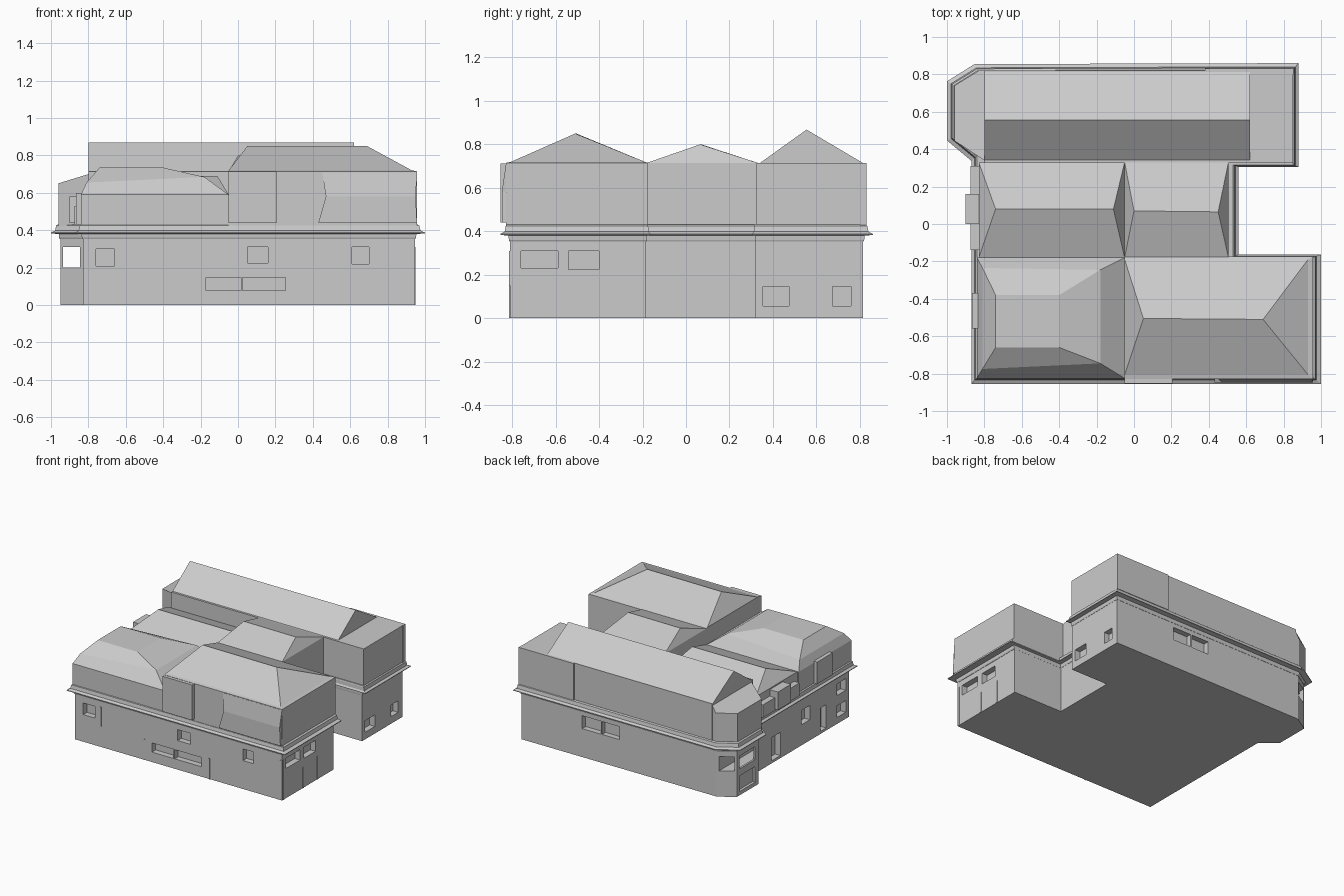
import bpy, bmesh
from mathutils import Vector

if "Cube" in bpy.data.objects:
    bpy.data.objects.remove(bpy.data.objects["Cube"])


def make(name, bm):
    bmesh.ops.recalc_face_normals(bm, faces=bm.faces)
    me = bpy.data.meshes.new(name)
    bm.to_mesh(me)
    bm.free()
    ob = bpy.data.objects.new(name, me)
    bpy.context.collection.objects.link(ob)
    return ob


def loft(name, rings):
    """Closed solid through a stack of 3D rings."""
    bm = bmesh.new()
    vs = [[bm.verts.new(p) for p in r] for r in rings]
    n = len(rings[0])
    for a, b in zip(vs, vs[1:]):
        for i in range(n):
            j = (i + 1) % n
            bm.faces.new((a[i], a[j], b[j], b[i]))
    bm.faces.new(vs[0][::-1])
    bm.faces.new(vs[-1])
    bmesh.ops.remove_doubles(bm, verts=bm.verts, dist=1e-4)
    return make(name, bm)


def boxes(name, items):
    """Several boxes (x0, x1, y0, y1, z0, z1) in one object."""
    bm = bmesh.new()
    for x0, x1, y0, y1, z0, z1 in items:
        r = bmesh.ops.create_cube(bm, size=1)
        for v in r['verts']:
            v.co = (x1 if v.co.x > 0 else x0, y1 if v.co.y > 0 else y0,
                    z1 if v.co.z > 0 else z0)
    return make(name, bm)


def rect(x0, x1, y0, y1, z):
    return [(x0, y0, z), (x1, y0, z), (x1, y1, z), (x0, y1, z)]


# footprint, counter-clockwise; weights scale the cornice overhang per edge
plan = [(-.83, -.81), (.945, -.81), (.945, -.183), (.52, -.183), (.52, .32),
        (.84, .32), (.84, .815), (-.83, .81), (-.95, .735), (-.95, .47), (-.83, .37)]
weight = [.9, 1.1, .4, .8, .3, .8, .9, 1, 1, 1, .8]


def ring(off, z):
    lines = []
    for i, p in enumerate(plan):
        a, b = Vector(p), Vector(plan[(i + 1) % len(plan)])
        d = (b - a).normalized()
        lines.append((a + Vector((d.y, -d.x)) * off * weight[i], d))
    out = []
    for i in range(len(plan)):
        (p, d), (q, e) = lines[i - 1], lines[i]
        t = (q - p).cross(e) / d.cross(e)
        c = p + d * t
        out.append((c.x, c.y, z))
    return out


# ground floor walls with recessed windows
walls = loft("lower_walls", [ring(0, 0), ring(0, .39)])
cuts = []
D = .045
for x0, x1, z0, z1 in [(.05, .16, .225, .31), (.61, .70, .22, .31), (-.17, .255, .077, .148),
                       (-.76, -.66, .21, .30)]:
    cuts.append((x0, x1, -.9, -.81 + D, z0, z1))
for xw, y0, y1, z0, z1 in [(.945, -.76, -.59, .23, .31), (.945, -.54, -.40, .225, .31),
                           (.84, .355, .475, .055, .145), (.84, .675, .76, .055, .145)]:
    cuts.append((xw - D, xw + .1, y0, y1, z0, z1))
for y0, y1, z0, z1 in [(.03, .14, 0.02, .2), (-.33, -.23, .16, .27), (-.53, -.46, .02, .2),
                       (-.77, -.66, .22, .31), (-.77, -.66, .05, .14)]:
    cuts.append((-.9, -.83 + D, y0, y1, z0, z1))
cuts.append((0, .32, .815 - D, .9, .22, .32))       # back window
cuts.append((-.935, -.845, .3, .9, .20, .31))       # see-through bay sides
cuts.append((-1, -.90, .51, .70, .205, .305))       # bay front
cuts.append((-1, -.93, .51, .70, .03, .15))
cutter = boxes("window_cutter", cuts)
cutter.hide_render = True
mod = walls.modifiers.new("windows", 'BOOLEAN')
mod.object = cutter
mod.solver = 'EXACT'
mod.use_self = True
bpy.context.view_layer.objects.active = walls
bpy.ops.object.modifier_apply(modifier=mod.name)
bpy.data.objects.remove(cutter)

# window mullions and thin wall joints
boxes("mullions", [(.015, .025, -.81, -.77, .077, .148), (.15, .16, .775, .813, .22, .32)])
boxes("wall_joints", [(x, x + .012, -.814, -.8, z0, z1) for x, z0, z1 in
                      [(-.615, .16, .31), (-.24, 0, .16), (.315, 0, .16), (.93, .15, .31)]] +
      [(.935, .949, y, y + .012, 0, z1) for y, z1 in [(-.56, .16), (-.385, .18), (-.80, .31)]])

# cornice band around the whole plan
loft("cornice", [ring(.002, .352), ring(.006, .36), ring(.008, .38), ring(.05, .383),
                 ring(.05, .388), ring(.028, .398), ring(.022, .425), ring(.012, .432)])

# front left wing: stepped low hip roof
loft("front_left_roof", [rect(-.84, -.05, -.825, -.18, .42), rect(-.84, -.05, -.825, -.18, .59),
     [(-.81, -.775, .655), (-.18, -.745, .685), (-.18, -.245, .685), (-.81, -.235, .655)],
     rect(-.74, -.40, -.66, -.38, .735)])

# front right wing: tall hip roof
loft("front_right_roof", [rect(-.05, .957, -.828, -.175, .42), rect(-.05, .957, -.828, -.175, .715),
     rect(-.05, .93, -.805, -.19, .72),
     [(.05, -.505, .85), (.69, -.51, .85), (.69, -.51, .85), (.05, -.505, .85)]])

# projecting panels on the front wing
boxes("front_projection", [(-.05, .205, -.853, -.8, .44, .713)])
loft("front_sloped_panel", [rect(.43, .957, -.848, -.8, .44), rect(.47, .95, -.848, -.8, .58),
                            rect(.45, .957, -.829, -.8, .71)])

# middle wing: low left hip, higher right hip
loft("middle_left_roof", [rect(-.83, -.05, -.18, .33, .42), rect(-.83, -.05, -.18, .33, .59),
     [(-.74, .08, .69), (-.11, .08, .69), (-.11, .08, .69), (-.74, .08, .69)]])
loft("middle_right_roof", [rect(-.05, .505, -.18, .33, .42), rect(-.05, .505, -.18, .33, .715),
     [(0, .07, .80), (.45, .065, .80), (.45, .065, .80), (0, .07, .80)]])

# back wing: flat block with a long gable
boxes("back_block", [(-.80, .85, .325, .822, .42, .715), (.38, .852, .80, .832, .43, .715)])
loft("back_gable", [rect(-.80, .62, .34, .815, .714),
     [(-.80, .555, .868), (.62, .555, .868), (.62, .555, .868), (-.80, .555, .868)]])


# upper corner bay with sloped top
def bay(z_out, z_in):
    return [(-.80, .34, z_in), (-.96, .445, z_out), (-.96, .74, z_out),
            (-.83, .82, z_out), (-.80, .82, z_in)]


loft("upper_bay", [bay(.42, .42), bay(.65, .65), bay(.651, .70)])

# small projections on the left side
boxes("left_projections", [(-.865, -.80, -.56, -.37, .43, .60), (-.90, -.80, .0, .16, .44, .58),
                           (-.875, -.80, -.14, .31, .43, .53)])
